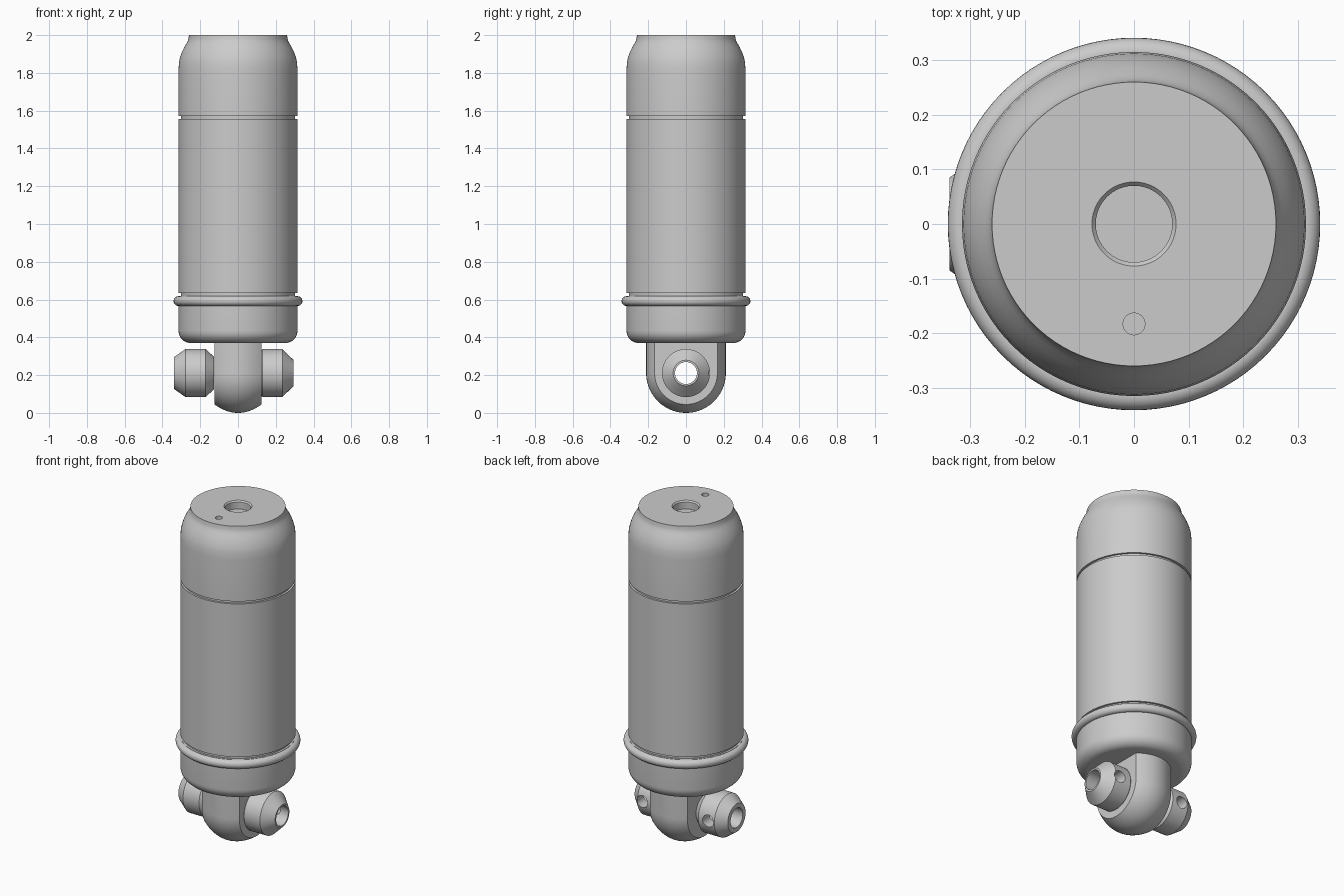
import bpy, bmesh, math
from mathutils import Matrix, Vector

if "Cube" in bpy.data.objects:
    bpy.data.objects.remove(bpy.data.objects["Cube"], do_unlink=True)

grey = bpy.data.materials.new("satin_grey")
grey.use_nodes = True
COLOUR = (0.6, 0.6, 0.6, 1)
grey.diffuse_color = COLOUR
grey.node_tree.nodes["Principled BSDF"].inputs["Base Color"].default_value = COLOUR

PIN_Z = 0.211


def make(name, bm):
    bmesh.ops.remove_doubles(bm, verts=bm.verts, dist=1e-5)
    bmesh.ops.recalc_face_normals(bm, faces=bm.faces)
    mesh = bpy.data.meshes.new(name)
    bm.to_mesh(mesh)
    bm.free()
    mesh.materials.append(grey)
    obj = bpy.data.objects.new(name, mesh)
    bpy.context.collection.objects.link(obj)
    return obj


def lathe(name, profile, steps=96, closed=False, matrix=Matrix()):
    """Spin (radius, height) points around z, then place the result."""
    bm = bmesh.new()
    verts = [bm.verts.new((r, 0, z)) for r, z in profile]
    edges = [bm.edges.new(pair) for pair in zip(verts, verts[1:])]
    if closed:
        edges.append(bm.edges.new((verts[-1], verts[0])))
    bmesh.ops.spin(bm, geom=verts + edges, axis=(0, 0, 1), cent=(0, 0, 0),
                   angle=math.tau, steps=steps)
    bm.transform(matrix)
    return make(name, bm)


def drill(obj, radius, start, end):
    """Cut a round hole from start to end."""
    start, end = Vector(start), Vector(end)
    axis = end - start
    turn = axis.to_track_quat('Z', 'Y').to_matrix().to_4x4()
    cutter = lathe("drill", [(0, 0), (radius, 0), (radius, axis.length), (0, axis.length)],
                   32, matrix=Matrix.Translation(start) @ turn)
    mod = obj.modifiers.new("hole", 'BOOLEAN')
    mod.operation, mod.solver, mod.object = 'DIFFERENCE', 'EXACT', cutter
    graph = bpy.context.evaluated_depsgraph_get()
    mesh = bpy.data.meshes.new_from_object(obj.evaluated_get(graph))
    obj.modifiers.clear()
    obj.data = mesh
    bpy.data.objects.remove(cutter, do_unlink=True)


def arc(cr, cz, radius, a0, a1, n=8):
    angles = [math.radians(a0 + (a1 - a0) * i / n) for i in range(n + 1)]
    return [(cr + radius * math.cos(a), cz + radius * math.sin(a)) for a in angles]


# Cylindrical body: rounded base, two grooves, curved shoulder and top bore
R = 0.315
profile = [(0, 0.37)] + arc(R - 0.065, 0.435, 0.065, -90, 0)
for low, high in ((0.62, 0.635), (1.557, 1.572)):
    profile += [(R, low), (R - 0.012, low), (R - 0.012, high), (R, high)]
profile += [(R, 1.82), (0.312, 1.86), (0.306, 1.885), (0.297, 1.91), (0.285, 1.935),
            (0.273, 1.955), (0.266, 1.968), (0.262, 1.98), (0.26, 2.0),
            (0.077, 2.0), (0.07, 1.992), (0.07, 1.95), (0, 1.95)]
body = lathe("body", profile)
drill(body, 0.02, (0, -0.183, 2.03), (0, -0.183, 1.96))

# Raised ring above the base
ring = lathe("base_ring", arc(R, 0.592, 0.026, 0, 345, 23), closed=True)

# Crowned lug with a rounded lower end
bm = bmesh.new()
HALF, ROWS, ARC = 0.125, 16, 48
rows = []
for i in range(ROWS + 1):
    t = 2 * i / ROWS - 1
    r = 0.211 - 0.045 * t * t
    outline = [(r, 0.4)] + arc(0, PIN_Z, r, 0, -180, ARC) + [(-r, 0.4)]
    rows.append([bm.verts.new((HALF * t, y, z)) for y, z in outline])
for a, b in zip(rows, rows[1:]):
    for j in range(len(a)):
        k = (j + 1) % len(a)
        bm.faces.new((a[j], a[k], b[k], b[j]))
bm.faces.new(rows[0])
bm.faces.new(rows[-1])
lug = make("lug", bm)
drill(lug, 0.06, (-0.3, 0, PIN_Z), (0.3, 0, PIN_Z))


# Chamfered tubular collars on either side of the lug, each with a rear hole
def collar(name, side, outer, inner, end_radius, hole_x):
    tube = [(0.058, inner), (0.085, inner), (0.127, inner + 0.045),
            (0.127, outer - 0.06), (end_radius, outer), (0.058, outer)]
    place = Matrix.Translation((0, 0, PIN_Z)) @ Matrix.Rotation(side * math.pi / 2, 4, 'Y')
    obj = lathe(name, tube, 64, True, place)
    drill(obj, 0.036, (side * hole_x, 0.2, PIN_Z), (side * hole_x, 0.02, PIN_Z))
    return obj


left = collar("left_collar", 1, 0.295, 0.085, 0.068, 0.205)
right = collar("right_collar", -1, 0.338, 0.126, 0.085, 0.235)

# Smooth shading with crisp edges
bpy.ops.object.select_all(action='DESELECT')
for obj in (body, ring, lug, left, right):
    obj.select_set(True)
bpy.context.view_layer.objects.active = body
bpy.ops.object.shade_smooth_by_angle(angle=math.radians(30))
